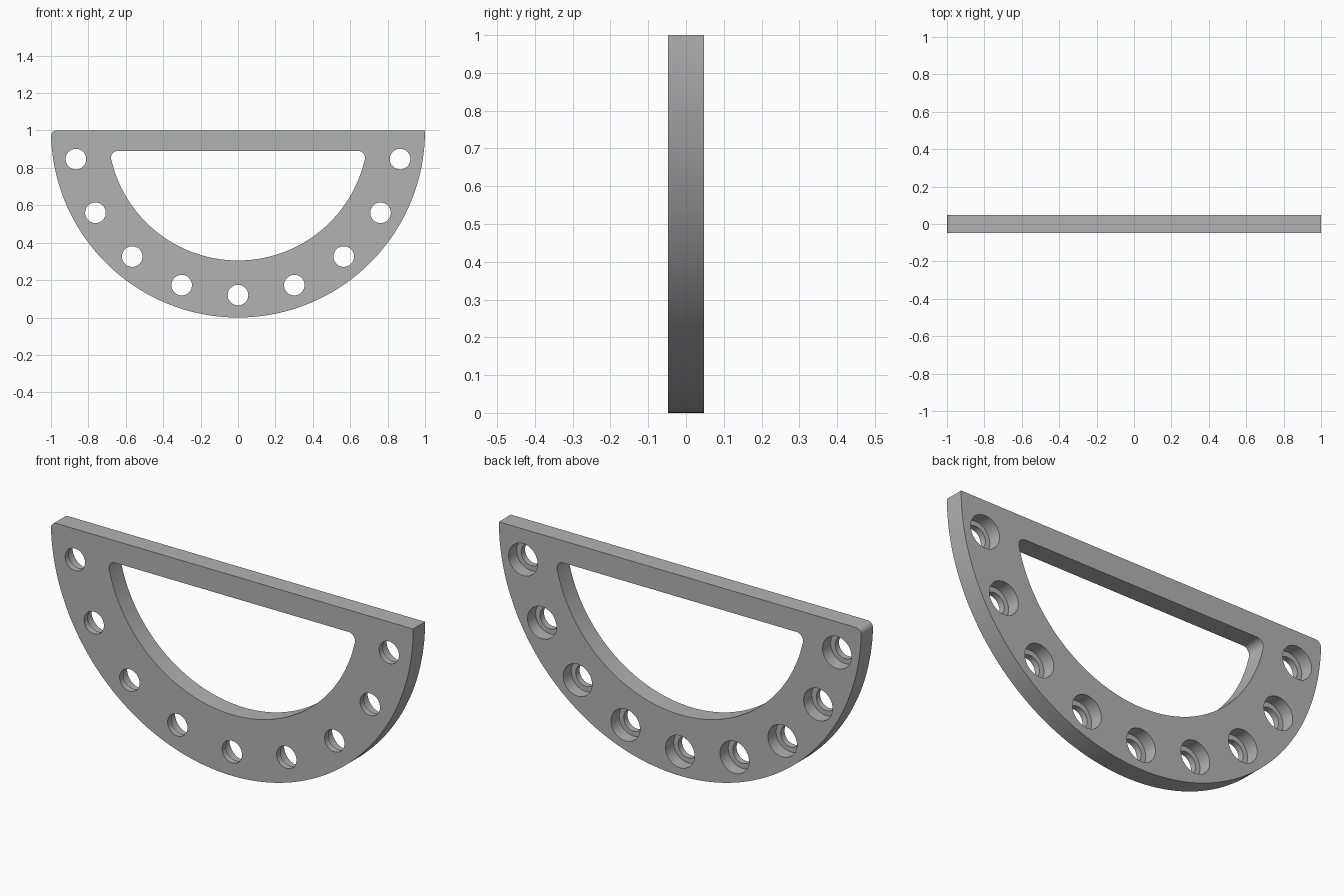
import bpy, bmesh
from math import sin, cos, atan2, sqrt, pi, radians
from mathutils import Matrix, Vector

if "Cube" in bpy.data.objects:
    bpy.data.objects.remove(bpy.data.objects["Cube"], do_unlink=True)

HALF = 0.047          # half thickness of the plate
CENTRE_Z = 1.0        # height of the arc centre

grey = bpy.data.materials.new("plain grey")
grey.use_nodes = True
colour = (0.45, 0.45, 0.45, 1)
grey.diffuse_color = colour
grey.node_tree.nodes["Principled BSDF"].inputs["Base Color"].default_value = colour


def arc(cx, cz, r, a0, a1, n):
    return [(cx + r * cos(a0 + (a1 - a0) * i / n),
             cz + r * sin(a0 + (a1 - a0) * i / n)) for i in range(n + 1)]


def half_disc(radius, top, fillet_left, fillet_right):
    """Lower part of a disc cut off at a flat top, with optional round corners."""
    drop = top - CENTRE_Z

    def corner(f):
        h = drop - f
        x = sqrt((radius - f) ** 2 - h ** 2)
        return x, CENTRE_Z + h, atan2(h, x)

    lx, lz, la = corner(fillet_left)
    rx, rz, ra = corner(fillet_right)
    pts = arc(0, CENTRE_Z, radius, -pi - la, ra, 96)
    if fillet_right:
        pts += arc(rx, rz, fillet_right, ra, pi / 2, 10)[1:]
    if fillet_left:
        pts += arc(-lx, lz, fillet_left, pi / 2, pi - la, 10)[:-1]
    return pts


def prism(name, pts, y0, y1):
    bm = bmesh.new()
    face = bm.faces.new([bm.verts.new((x, y0, z)) for x, z in pts])
    ext = bmesh.ops.extrude_face_region(bm, geom=[face])
    moved = [v for v in ext["geom"] if isinstance(v, bmesh.types.BMVert)]
    bmesh.ops.translate(bm, verts=moved, vec=Vector((0, y1 - y0, 0)))
    bmesh.ops.recalc_face_normals(bm, faces=bm.faces)
    return to_object(name, bm)


def to_object(name, bm):
    mesh = bpy.data.meshes.new(name)
    bm.to_mesh(mesh)
    bm.free()
    mesh.materials.append(grey)
    obj = bpy.data.objects.new(name, mesh)
    bpy.context.collection.objects.link(obj)
    return obj


def row_of_holes(name, radius, y0, y1):
    """Nine cylinders spaced evenly along the rim."""
    bm = bmesh.new()
    for k in range(-4, 5):
        a = radians(20 * k)
        place = Matrix.Translation((0.88 * sin(a), (y0 + y1) / 2,
                                    CENTRE_Z - 0.88 * cos(a)))
        bmesh.ops.create_cone(bm, cap_ends=True, segments=40, radius1=radius,
                              radius2=radius, depth=y1 - y0,
                              matrix=place @ Matrix.Rotation(pi / 2, 4, 'X'))
    return to_object(name, bm)


# Plate with one rounded top corner
plate = prism("half_round_plate", half_disc(1.0, 1.0, 0.03, 0), -HALF, HALF)

# Window, through holes and wider counterbores opening at the back
cutters = [
    prism("window_cutter", half_disc(0.695, 0.89, 0.035, 0.035), -0.2, 0.2),
    row_of_holes("hole_cutter", 0.055, -0.2, 0.2),
    row_of_holes("counterbore_cutter", 0.08, -HALF + 0.03, 0.2),
]
bpy.context.view_layer.objects.active = plate
plate.select_set(True)
for cutter in cutters:
    cutter.hide_render = True
    mod = plate.modifiers.new(cutter.name, 'BOOLEAN')
    mod.operation = 'DIFFERENCE'
    mod.solver = 'EXACT'
    mod.object = cutter
    bpy.ops.object.modifier_apply(modifier=mod.name)
    bpy.data.objects.remove(cutter, do_unlink=True)

bpy.ops.object.shade_smooth_by_angle(angle=radians(30))
